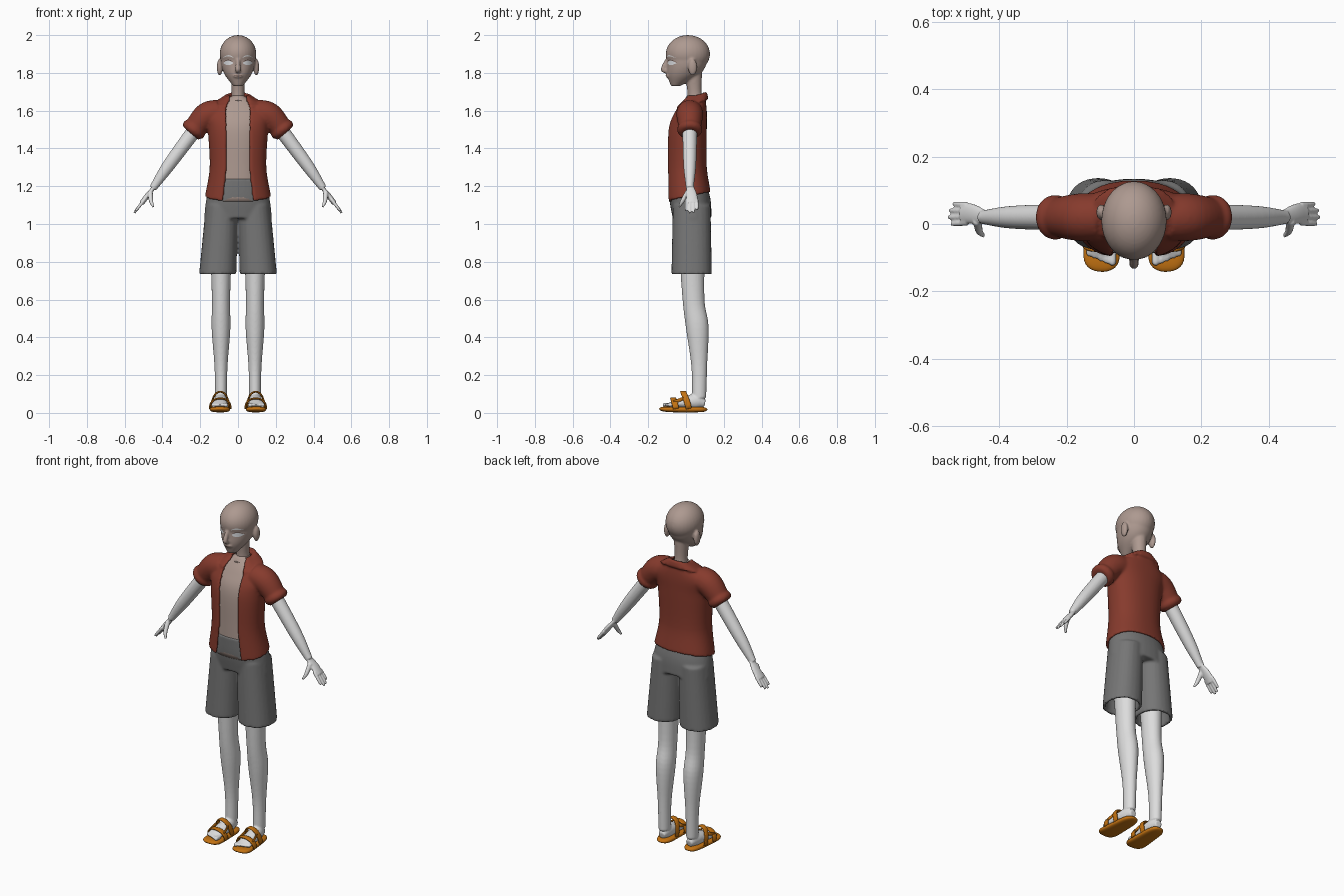
import bpy, bmesh, math
from math import sin, cos, pi, sqrt
from mathutils import Vector

cube = bpy.data.objects.get("Cube")
if cube:
    bpy.data.objects.remove(cube, do_unlink=True)

X_AXIS, Y_AXIS, Z_AXIS = Vector((1, 0, 0)), Vector((0, 1, 0)), Vector((0, 0, 1))
SIDES = (-1, 1)


def material(name, red, green, blue):
    m = bpy.data.materials.new(name)
    m.use_nodes = True
    m.diffuse_color = (red, green, blue, 1)
    m.node_tree.nodes["Principled BSDF"].inputs["Base Color"].default_value = (red, green, blue, 1)
    return m


SKIN = material("taupe skin", .42, .32, .28)
PALE = material("pale limbs", .72, .72, .72)
RED = material("rust cloth", .24, .043, .026)
GREY = material("grey cloth", .18, .18, .18)
ORANGE = material("orange leather", .55, .17, .006)
WHITE = material("eye white", .85, .87, .9)
DARK = material("dark line", .1, .06, .05)


def spread(low, high, count):
    """Evenly spaced values from low to high."""
    return [low + (high - low) * i / count for i in range(count + 1)]


def power(value, exponent):
    return math.copysign(abs(value) ** exponent, value)


def smooth_rows(rows, steps=6):
    """Pass a smooth curve through a few rows of numbers."""
    rows = [Vector(row) for row in rows]
    padded = [2 * rows[0] - rows[1]] + rows + [2 * rows[-1] - rows[-2]]
    result = []
    for a, b, c, d in zip(padded, padded[1:], padded[2:], padded[3:]):
        for t in spread(0, 1, steps)[:-1]:
            result.append(b + t / 2 * (c - a + t * (2 * a - 5 * b + 4 * c - d + t * (3 * (b - c) + d - a))))
    return result + [rows[-1]]


def loft(bm, rings):
    """Skin closed loops of equal length and cap both ends."""
    loops = [[bm.verts.new(point) for point in ring] for ring in rings]
    count = len(loops[0])
    for a, b in zip(loops, loops[1:]):
        for i in range(count):
            j = (i + 1) % count
            bm.faces.new((a[i], a[j], b[j], b[i]))
    bm.faces.new(loops[0])
    bm.faces.new(loops[-1])


def tube(bm, rows, ref=Y_AXIS, axis=None, exponent=1, flat=1, count=24):
    """Rows hold x, y, z, the radius along ref and, if not round, the radius across it."""
    centres = [Vector(row[:3]) for row in rows]
    rings = []
    for i, row in enumerate(rows):
        along = axis or (centres[min(i + 1, len(rows) - 1)] - centres[max(i - 1, 0)]).normalized()
        u = (ref - along * ref.dot(along)).normalized() * row[3]
        v = along.cross(u).normalized() * (row[4] if len(row) > 4 else row[3] * flat)
        rings.append([centres[i] + u * power(cos(a), exponent) + v * power(sin(a), exponent)
                      for a in spread(0, 2 * pi, count)[:-1]])
    loft(bm, rings)


def stack(bm, rows, exponent=1):
    """Rows hold z, half width, front y and back y of level ovals."""
    tube(bm, [(0, (front + back) / 2, z, (back - front) / 2, width)
              for z, width, front, back in smooth_rows(rows)],
         axis=Z_AXIS, exponent=exponent, count=36)


def open_wall(row, lift=0, thick=.016, exponent=.88):
    """Level loop of a thick wall, open at the front; lift raises the back."""
    z, width, front, back = row
    hem = max(0, (1.3 - z) / .18)
    gap = min(.065 + .02 * hem, .75 * width)
    lift += .05 * hem
    start = math.asin((gap / width) ** (1 / exponent))
    outer, inner = [
        [Vector(((width - inset) * power(sin(a), exponent),
                 (front + back) / 2 - ((back - front) / 2 - inset) * power(cos(a), exponent),
                 z + lift * (1 - cos(a)) / 2)) for a in spread(start, 2 * pi - start, 44)]
        for inset in (0, thick)]
    return outer + inner[::-1]


def blob(bm, location, size):
    made = bmesh.ops.create_uvsphere(bm, u_segments=32, v_segments=20, radius=1)["verts"]
    bmesh.ops.scale(bm, vec=size, verts=made)
    bmesh.ops.translate(bm, vec=location, verts=made)


def finish(name, bm, mat, voxel=0, mirror=False):
    """Make the object; a voxel size merges its overlapping pieces smoothly."""
    bmesh.ops.recalc_face_normals(bm, faces=bm.faces)
    for face in bm.faces:
        face.smooth = True
    mesh = bpy.data.meshes.new(name)
    bm.to_mesh(mesh)
    bm.free()
    mesh.materials.append(mat)
    ob = bpy.data.objects.new(name, mesh)
    bpy.context.scene.collection.objects.link(ob)
    if voxel:
        merge = ob.modifiers.new("merge", "REMESH")
        merge.mode, merge.voxel_size, merge.use_smooth_shade = "VOXEL", voxel, True
        relax = ob.modifiers.new("relax", "SMOOTH")
        relax.factor, relax.iterations = .5, 4
    if mirror:
        ob.modifiers.new("mirror", "MIRROR").use_mirror_merge = False
    return ob


# Head with neck, nose, lips and ears
bm = bmesh.new()
blob(bm, (0, .01, 1.9), (.097, .117, .1))
stack(bm, [(1.73, .025, -.08, -.03), (1.79, .07, -.1, .07), (1.85, .09, -.1, .11), (1.92, .09, -.1, .12)])
tube(bm, smooth_rows([(0, .05, 1.64, .045), (0, .045, 1.7, .038), (0, .04, 1.8, .045)]), flat=.9)
tube(bm, smooth_rows([(0, -.1, 1.87, .01), (0, -.12, 1.82, .014), (0, -.1, 1.81, .014)]))
blob(bm, (0, -.097, 1.784), (.026, .01, .01))
for side in SIDES:
    blob(bm, (side * .097, .035, 1.83), (.015, .024, .045))
head = finish("head", bm, SKIN, voxel=.006)

# Face details laid onto the head
bpy.context.view_layer.update()
head_surface = head.evaluated_get(bpy.context.evaluated_depsgraph_get())


def face_plate(name, left, right, z, low, high, mat, lift=.002, mirror=True):
    """Thin arched strip; low and high are its edges above z at mid-length."""
    bm = bmesh.new()
    columns = []
    for t in spread(0, 1, 12):
        x, arch = left + (right - left) * t, max(sin(pi * t), .03) ** .7
        column = []
        for height in spread(z + low * arch, z + high * arch, 4):
            place = head_surface.ray_cast(Vector((x, -1, height)), Y_AXIS)[1]
            column.append(bm.verts.new((x, place.y - lift, height)))
        columns.append(column)
    for a, b in zip(columns, columns[1:]):
        for j in range(len(a) - 1):
            bm.faces.new((a[j], b[j], b[j + 1], a[j + 1]))
    finish(name, bm, mat, mirror=mirror)


face_plate("eyes", .027, .077, 1.852, -.011, .013, WHITE)
face_plate("upper_lids", .025, .079, 1.853, .013, .017, DARK, lift=.003)
face_plate("eyebrows", .022, .08, 1.877, .01, .017, PALE)
face_plate("mouth", -.025, .025, 1.784, -.002, .002, DARK, mirror=False)

# Undershirt and open shirt share one silhouette
BODY = [(1.12, .175, -.105, .13), (1.3, .15, -.105, .11), (1.5, .16, -.1, .11),
        (1.6, .17, -.06, .11), (1.68, .06, -.01, .1)]
bm = bmesh.new()
stack(bm, [(z, width - .03, front + .016, back - .02) for z, width, front, back in BODY], exponent=.9)
finish("undershirt", bm, SKIN)

# Neckband of the undershirt
bm = bmesh.new()
tube(bm, [(.054 * sin(a), .042 - .052 * cos(a), 1.66 - .008 * cos(a), .004)
          for a in spread(0, 2 * pi, 32)], ref=Z_AXIS, count=8)
finish("neckband", bm, SKIN)

# Shirt with collar, sleeves and rolled cuffs
bm = bmesh.new()
loft(bm, [open_wall(row) for row in smooth_rows(BODY)])
loft(bm, [open_wall(row, lift=.04) for row in ((1.62, .13, -.06, .12), (1.66, .065, -.02, .11))])
for side in SIDES:
    tube(bm, smooth_rows([(side * .1, .02, 1.59, .07), (side * .17, .02, 1.57, .07),
                          (side * .25, .02, 1.48, .053)]))
    cuff, slope = Vector((side * .234, .02, 1.5)), Vector((side * .6, 0, -.8))
    tube(bm, [(*(cuff + slope * .022 * u), .05 + .017 * sqrt(1 - u * u)) for u in spread(-1, 1, 10)])
finish("shirt", bm, RED, voxel=.0075)

# Shorts: hips plus two legs with hollow hems
bm = bmesh.new()
stack(bm, [(1.24, .14, -.094, .1), (1.13, .168, -.088, .13), (1.03, .18, -.07, .135)], exponent=.92)
for side in SIDES:
    tube(bm, [(side * x, .03, z, depth, width) for x, z, depth, width in (
        (.085, 1.1, .1, .085), (.107, .735, .107, .099), (.107, .735, .09, .082), (.107, .82, .09, .08))],
         axis=Z_AXIS, exponent=.9)
finish("shorts", bm, GREY, voxel=.0075)

# Arms with palms, fingers and thumbs
bm = bmesh.new()
tube(bm, smooth_rows([(.19, .02, 1.55, .04), (.36, .02, 1.32, .034), (.45, .02, 1.19, .02)]))
tube(bm, smooth_rows([(.44, .02, 1.2, .02), (.48, .03, 1.15, .03), (.51, .03, 1.11, .03)]), flat=.45)
for i, reach in enumerate((.85, 1, .95, .75)):
    knuckle, fan = Vector((.495, .004 + .0175 * i, 1.13)), Vector((.055, .003 * (i - 1.5), -.072))
    tube(bm, [(*(knuckle + fan * reach * t), .009 - .003 * t ** 4) for t in spread(0, 1, 6)], count=12)
tube(bm, smooth_rows([(.465, .01, 1.17, .014), (.46, -.02, 1.12, .011), (.447, -.035, 1.09, .006)]))
finish("arms", bm, PALE, voxel=.004, mirror=True)

# Legs with bare feet and toes
bm = bmesh.new()
tube(bm, [(.09, *row) for row in smooth_rows(
    [(.03, .9, .07), (.04, .6, .058), (.06, .45, .06), (.07, .25, .042), (.07, .08, .037)])], flat=.83)
tube(bm, [(.094 - y / 20, y, *row) for y, *row in smooth_rows(
    [(.1, .05, .02, .02), (.05, .06, .034, .04), (-.04, .05, .041, .025), (-.095, .04, .044, .01)])],
     ref=X_AXIS)
for i in range(5):
    x, tip, radius = .064 + .0175 * i, .007 * i - .124, .009 if i else .012
    tube(bm, [(x, y, .042, radius * shrink) for y, shrink in ((-.08, 1), (tip + .01, 1), (tip, .6))],
         ref=X_AXIS, count=12)
finish("legs", bm, PALE, voxel=.005, mirror=True)

# Sandal soles: rounded outline, wider and slightly raised at the toe
bm = bmesh.new()
sole = []
for u in [sin(a) for a in spread(-1.5, 1.5, 24)]:
    taper = sqrt(1 - u ** 6)
    sole.append((.093 - .005 * u, .128 * u - .014, .018 - .004 * min(u, 0) ** 3,
                 (.05 - .009 * u) * taper, .015 * taper))
tube(bm, sole, ref=X_AXIS, exponent=.7)
finish("sandal_soles", bm, ORANGE, mirror=True)

# Sandal straps arching over the feet, joined by side links
bm = bmesh.new()
for y, lean, half, rise in ((-.068, .015, .055, .055), (-.015, .03, .045, .09)):
    tube(bm, [(.094 + half * cos(a), y + lean * (1 - sin(a)), .022 + rise * sin(a) ** .8, .016, .005)
              for a in spread(0, 3.14, 20)], exponent=.7, count=16)
for side in SIDES:
    tube(bm, [(.094 + side * .046, -.065, .056, .009), (.094 + side * .036, -.005, .08, .009)],
         ref=Z_AXIS, flat=.45)
finish("sandal_straps", bm, ORANGE, mirror=True)
